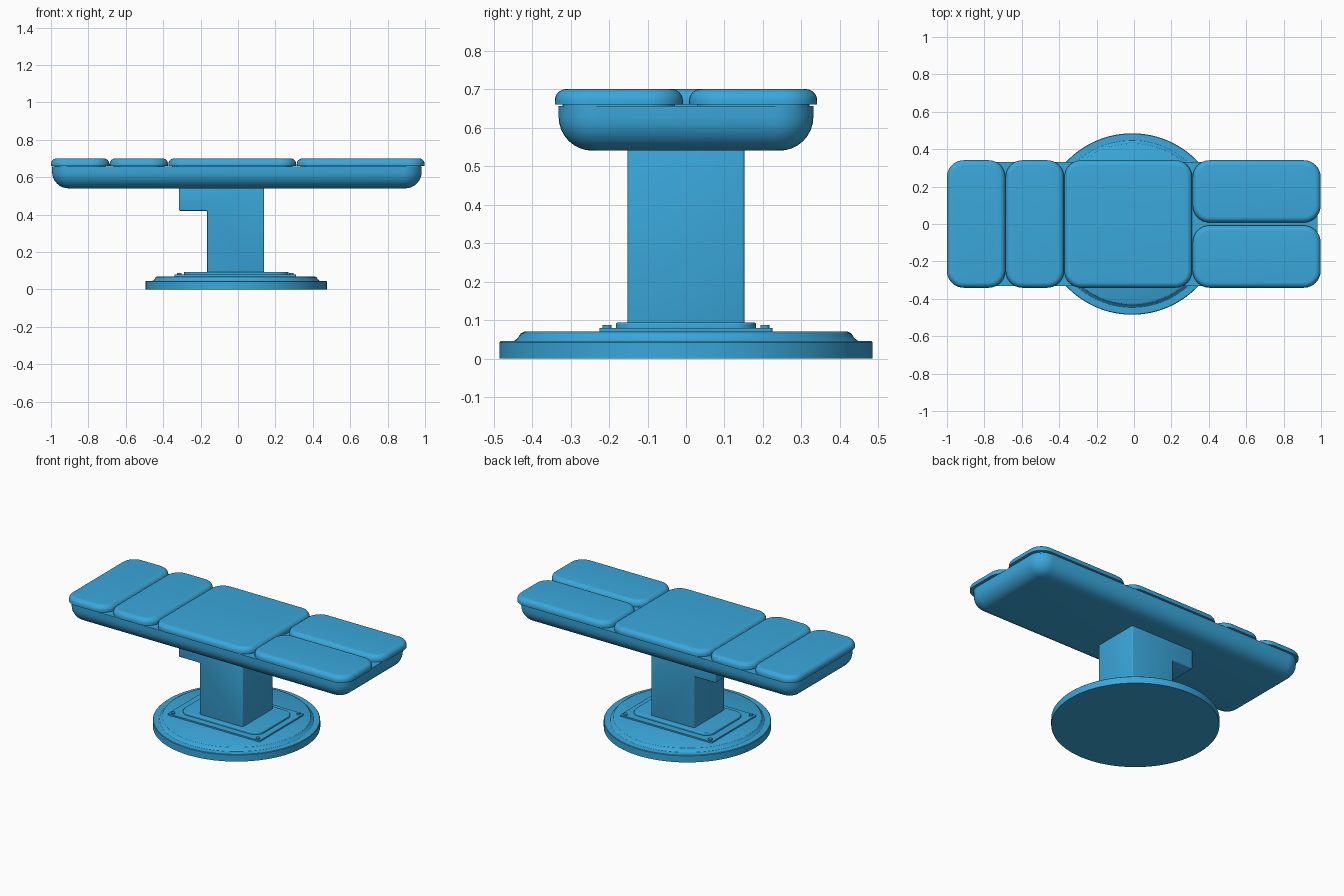
import bpy, bmesh, math
from mathutils import Matrix

cube = bpy.data.objects.get("Cube")
if cube:
    bpy.data.objects.remove(cube, do_unlink=True)

blue = bpy.data.materials.new("sky blue")
blue.use_nodes = True
colour = (0.042, 0.39, 0.71, 1)
blue.diffuse_color = colour
blue.node_tree.nodes["Principled BSDF"].inputs["Base Color"].default_value = colour


def finish(bm, name, angle=35):
    """Turn a bmesh into a smooth-shaded blue object."""
    bmesh.ops.recalc_face_normals(bm, faces=bm.faces)
    mesh = bpy.data.meshes.new(name)
    bm.to_mesh(mesh)
    bm.free()
    mesh.materials.append(blue)
    obj = bpy.data.objects.new(name, mesh)
    bpy.context.collection.objects.link(obj)
    bpy.ops.object.select_all(action="DESELECT")
    obj.select_set(True)
    bpy.context.view_layer.objects.active = obj
    bpy.ops.object.shade_smooth_by_angle(angle=math.radians(angle))
    return obj


def bevel(bm, edges, size, segments=8):
    bmesh.ops.bevel(bm, geom=edges, offset=size, segments=segments, profile=0.5,
                    affect="EDGES", clamp_overlap=True)


def upright(e):
    d = e.verts[0].co - e.verts[1].co
    return abs(d.x) + abs(d.y) < 1e-5


def slab(name, x, y, z, corner=0, rim=0, rim_at_top=True):
    """Box between limits, with rounded plan corners and one rounded rim."""
    bm = bmesh.new()
    bmesh.ops.create_cube(bm, size=1)
    for v in bm.verts:
        for i, (lo, hi) in enumerate((x, y, z)):
            v.co[i] = hi if v.co[i] > 0 else lo
    if corner:
        bevel(bm, [e for e in bm.edges if upright(e)], corner)
    if rim:
        level = z[1] if rim_at_top else z[0]
        bevel(bm, [e for e in bm.edges
                   if all(abs(v.co.z - level) < 1e-5 for v in e.verts)], rim)
    return finish(bm, name)


# Round floor base, turned from a profile
AXIS = -0.01
bm = bmesh.new()
profile = [(0, 0), (0.485, 0), (0.485, 0.042), (0.482, 0.045), (0.447, 0.046),
           (0.437, 0.053), (0.43, 0.065), (0.42, 0.07), (0, 0.07)]
verts = [bm.verts.new((r, 0, z)) for r, z in profile]
edges = [bm.edges.new(pair) for pair in zip(verts, verts[1:])]
bmesh.ops.spin(bm, geom=verts + edges, cent=(0, 0, 0), axis=(0, 0, 1),
               angle=math.tau, steps=96)
bmesh.ops.remove_doubles(bm, verts=bm.verts, dist=1e-5)
bmesh.ops.translate(bm, verts=bm.verts, vec=(AXIS, 0, 0))
finish(bm, "floor_base", 28)

# Mounting plates and corner bolts
slab("mounting_plate", (-0.34, 0.31), (-0.225, 0.225), (0.065, 0.079), 0.008)
slab("raised_plate", (-0.29, 0.27), (-0.182, 0.182), (0.07, 0.094), 0.06, 0.006)
bm = bmesh.new()
for sx in (-1, 1):
    for sy in (-1, 1):
        bmesh.ops.create_cone(bm, cap_ends=True, segments=16, radius1=0.012,
                              radius2=0.012, depth=0.014,
                              matrix=Matrix.Translation((-0.015 + sx * 0.3, sy * 0.205, 0.08)))
finish(bm, "corner_bolts")

# Column with an overhanging bracket, extruded from a side outline
bm = bmesh.new()
outline = [(-0.165, 0.08), (0.14, 0.08), (0.14, 0.56), (-0.315, 0.56),
           (-0.315, 0.42), (-0.165, 0.42)]
face = bm.faces.new([bm.verts.new((x, -0.152, z)) for x, z in outline])
side = bmesh.ops.extrude_face_region(bm, geom=[face])
bmesh.ops.translate(bm, vec=(0, 0.304, 0),
                    verts=[g for g in side["geom"] if isinstance(g, bmesh.types.BMVert)])
bmesh.ops.recalc_face_normals(bm, faces=bm.faces)
bevel(bm, list(bm.edges), 0.007, 3)
finish(bm, "column")

# Table body with a deeply rounded underside
slab("table_body", (-0.994, 0.982), (-0.331, 0.331), (0.54, 0.656), 0.1, 0.088, False)

# Cushions: head, shoulder, torso and a pair for the legs
def cushion(name, x, y=(-0.341, 0.341)):
    slab(name, x, y, (0.66, 0.7), 0.09, 0.03)
    # recessed pad holding the cushion on the body
    slab(name + "_mount", (x[0] + 0.02, x[1] - 0.02), (y[0] + 0.02, y[1] - 0.02),
         (0.65, 0.665), 0.075)


cushion("head_cushion", (-1, -0.688))
cushion("shoulder_cushion", (-0.686, -0.374))
cushion("torso_cushion", (-0.372, 0.311))
cushion("left_leg_cushion", (0.314, 0.998), (0.008, 0.341))
cushion("right_leg_cushion", (0.314, 0.998), (-0.341, -0.008))
